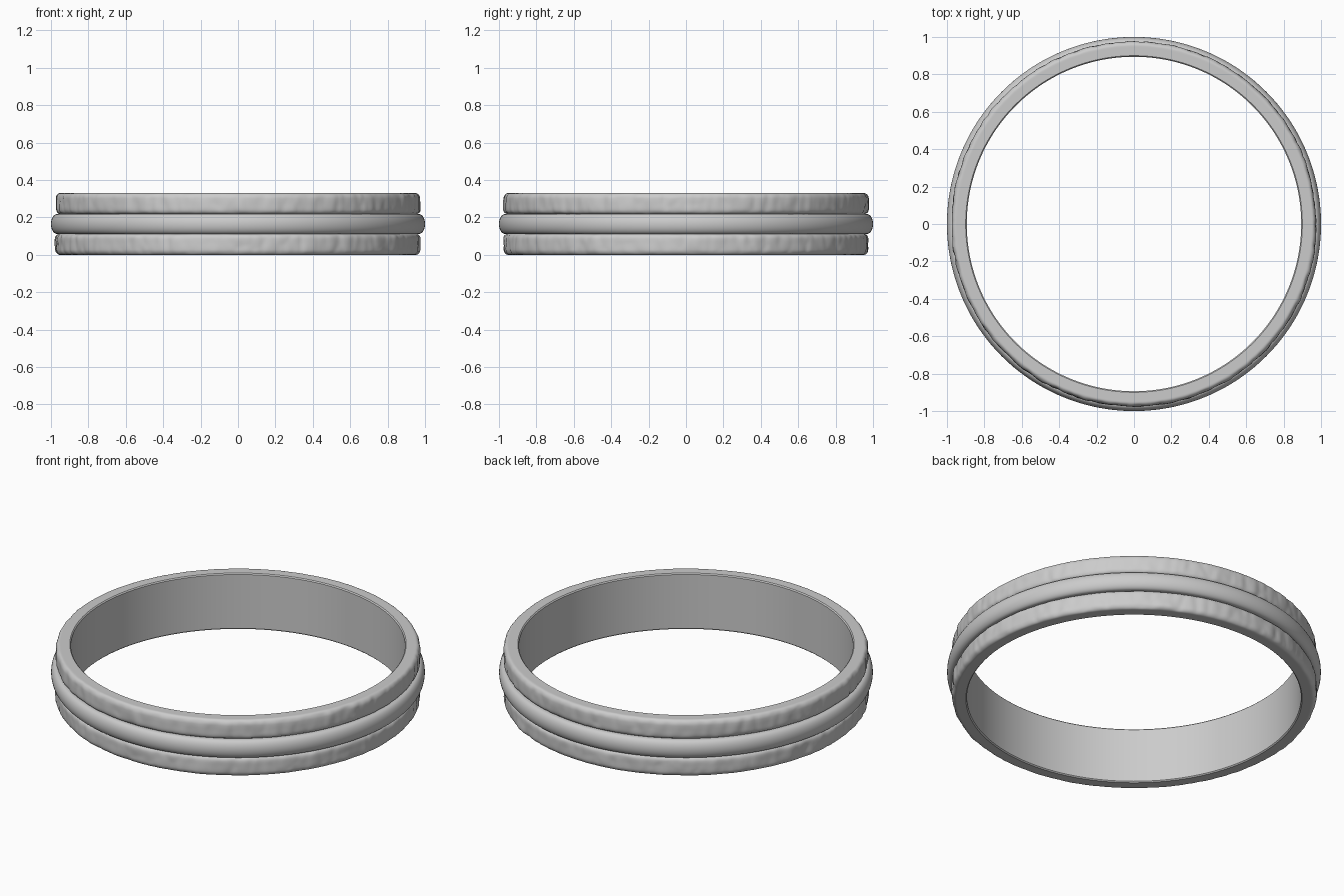
import bpy, bmesh, math
from mathutils import Vector, noise

if "Cube" in bpy.data.objects:
    bpy.data.objects.remove(bpy.data.objects["Cube"])

SEG = 480
MID = 0.165          # mid height of the ring
INNER = 0.894


def corner(cr, cz, rr, rz, a0, a1, n):
    """Elliptical arc of profile points (radius, height)."""
    return [(cr + rr * math.cos(math.radians(a0 + (a1 - a0) * i / n)),
             cz + rz * math.sin(math.radians(a0 + (a1 - a0) * i / n))) for i in range(n + 1)]


# Lower half of the cross-section: (radius, height, hammer weight)
half = [(INNER, MID, 0), (INNER, 0.006, 0), (INNER + 0.006, 0.0, 0), (0.945, 0.0, 0)]
band = corner(0.952, 0.03, 0.026, 0.03, -90, 0, 7)
band += [(0.9785, z) for z in (0.04, 0.05, 0.06, 0.07, 0.08)]
band += corner(0.960, 0.085, 0.018, 0.024, 10, 80, 5)
half += [(r, z, min(1, max(0.25, (r - 0.95) / 0.025))) for r, z in band]
half += [(0.958, 0.111, 0)]
half += [(r, z, 0) for r, z in corner(0.968, MID, 0.032, 0.053, -90, 0, 12)]

# Mirror to the upper half, dropping the shared mid-height points
profile = half + [(r, 2 * MID - z, w) for r, z, w in reversed(half[1:-1])]


def dent(a, z):
    """Hammered surface: tall irregular strokes around the band."""
    side = 7.0 if z > MID else 0.0
    p = Vector((math.cos(a) * 11, math.sin(a) * 11, z * 6 + side))
    cells = noise.voronoi(p)[0]
    broad = noise.noise(p * 0.8)
    fine = noise.noise(Vector((p.x * 2.2, p.y * 2.2, p.z * 2 + 3)))
    return 0.008 * min(0.5, cells[1] - cells[0]) - 0.005 + 0.004 * broad + 0.003 * fine


# Ring body: the profile swept round the z axis
bm = bmesh.new()
rings = []
for i in range(SEG):
    a = 2 * math.pi * i / SEG
    ring = []
    for r, z, w in profile:
        rr = r + (w * dent(a, z) if w else 0)
        ring.append(bm.verts.new((rr * math.cos(a), rr * math.sin(a), z)))
    rings.append(ring)
n = len(profile)
for i in range(SEG):
    p, q = rings[i], rings[(i + 1) % SEG]
    for j in range(n):
        k = (j + 1) % n
        bm.faces.new((p[j], p[k], q[k], q[j]))
bmesh.ops.recalc_face_normals(bm, faces=bm.faces)
mesh = bpy.data.meshes.new("ring_band")
bm.to_mesh(mesh)
bm.free()
ring_band = bpy.data.objects.new("ring_band", mesh)
bpy.context.collection.objects.link(ring_band)

# Smooth shading with crisp groove edges
bpy.context.view_layer.objects.active = ring_band
ring_band.select_set(True)
bpy.ops.object.shade_smooth_by_angle(angle=math.radians(40))
